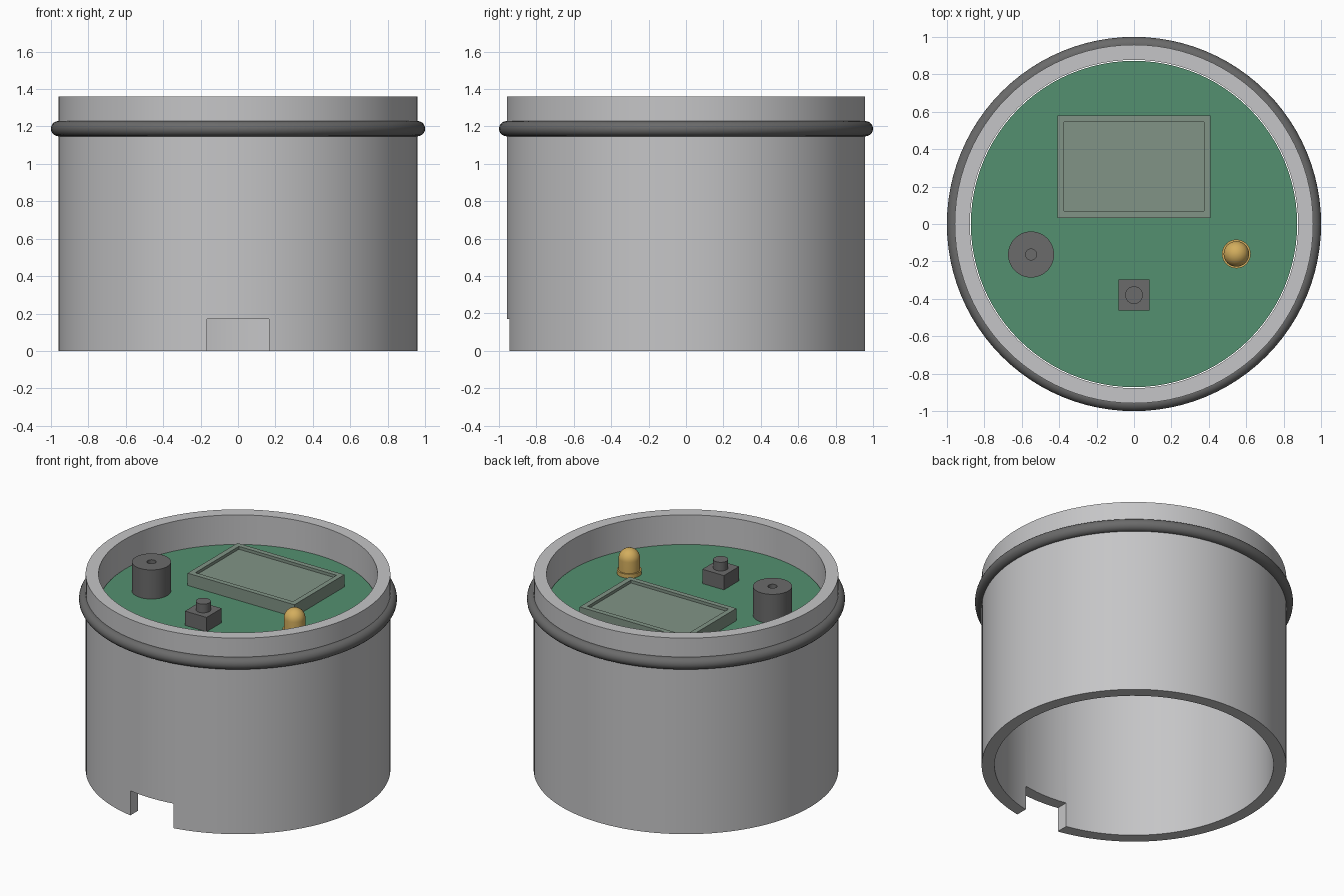
import bpy, bmesh, math

if "Cube" in bpy.data.objects:
    bpy.data.objects.remove(bpy.data.objects["Cube"])


def material(name, rgb):
    m = bpy.data.materials.new(name)
    m.diffuse_color = (*rgb, 1)
    m.use_nodes = True
    m.node_tree.nodes["Principled BSDF"].inputs["Base Color"].default_value = m.diffuse_color
    return m


GREY = material("light_grey_plastic", (0.56, 0.56, 0.57))
DARK = material("dark_grey", (0.145, 0.145, 0.145))
GREEN = material("board_green", (0.088, 0.28, 0.162))
GLASS = material("display_grey_green", (0.22, 0.295, 0.238))
AMBER = material("amber", (0.65, 0.42, 0.11))


def finish(bm, name, mat, loc=(0, 0, 0)):
    bmesh.ops.remove_doubles(bm, verts=bm.verts, dist=1e-5)
    bmesh.ops.recalc_face_normals(bm, faces=bm.faces)
    mesh = bpy.data.meshes.new(name)
    bm.to_mesh(mesh)
    bm.free()
    ob = bpy.data.objects.new(name, mesh)
    ob.location = loc
    bpy.context.collection.objects.link(ob)
    mesh.materials.append(mat)
    return ob


def smooth(ob):
    bpy.ops.object.select_all(action='DESELECT')
    ob.select_set(True)
    bpy.context.view_layer.objects.active = ob
    bpy.ops.object.shade_smooth_by_angle(angle=math.radians(30))


def lathe(name, profile, mat, loc=(0, 0, 0), steps=48, closed=False):
    """Spin an (r, z) profile around the z axis."""
    bm = bmesh.new()
    vs = [bm.verts.new((r, 0, z)) for r, z in profile]
    pairs = list(zip(vs, vs[1:])) + ([(vs[-1], vs[0])] if closed else [])
    es = [bm.edges.new(p) for p in pairs]
    bmesh.ops.spin(bm, geom=vs + es, cent=(0, 0, 0), axis=(0, 0, 1),
                   angle=math.tau, steps=steps, use_duplicate=False)
    ob = finish(bm, name, mat, loc)
    smooth(ob)
    return ob


def box(name, lo, hi, mat):
    bm = bmesh.new()
    bmesh.ops.create_cube(bm, size=1)
    for v in bm.verts:
        v.co = [(a + b) / 2 + c * (b - a) for a, b, c in zip(lo, hi, v.co)]
    return finish(bm, name, mat)


BOARD_Z = 1.157

# Housing tube with a cable notch at the front foot
R_OUT, R_IN, H = 0.958, 0.877, 1.36
housing = lathe("housing", [(R_IN, 0), (R_OUT, 0), (R_OUT, H), (R_IN, H)],
                GREY, steps=96, closed=True)
cutter = box("notch_cutter", (-0.166, -1.2, -0.2), (0.166, -0.5, 0.17), GREY)
cutter.hide_render = True
mod = housing.modifiers.new("notch", 'BOOLEAN')
mod.operation = 'DIFFERENCE'
mod.solver = 'EXACT'
mod.object = cutter
bpy.context.view_layer.objects.active = housing
bpy.ops.object.modifier_apply(modifier=mod.name)
bpy.data.objects.remove(cutter)
smooth(housing)

# Sealing ring around the neck
ring = [(0.959 + 0.041 * math.cos(math.tau * i / 20),
         1.188 + 0.041 * math.sin(math.tau * i / 20)) for i in range(20)]
lathe("seal_ring", ring, DARK, steps=96, closed=True)

# Circuit board
lathe("circuit_board", [(0, BOARD_Z - 0.045), (0.872, BOARD_Z - 0.045),
                        (0.872, BOARD_Z), (0, BOARD_Z)], GREEN, steps=96)

# Display with a sunken screen
display = box("display", (-0.41, 0.033, BOARD_Z), (0.41, 0.58, 1.242), GLASS)
bm = bmesh.new()
bm.from_mesh(display.data)
top = max(bm.faces, key=lambda f: f.calc_center_median().z)
bmesh.ops.inset_region(bm, faces=[top], thickness=0.05)
rim = bmesh.ops.extrude_face_region(bm, geom=[top])["geom"]
bmesh.ops.translate(bm, vec=(0, 0, -0.02),
                    verts=[g for g in rim if isinstance(g, bmesh.types.BMVert)])
bmesh.ops.delete(bm, geom=[top], context='FACES_ONLY') if top.is_valid else None
bmesh.ops.recalc_face_normals(bm, faces=bm.faces)
bm.to_mesh(display.data)
bm.free()

# Buzzer with a sound hole
lathe("buzzer", [(0, 0), (0.123, 0), (0.123, 0.202), (0.029, 0.202),
                 (0.029, 0.172), (0, 0.172)], DARK, (-0.55, -0.163, BOARD_Z))

# Push button
box("button_base", (-0.083, -0.463, BOARD_Z), (0.083, -0.297, 1.256), DARK)
lathe("button_cap", [(0, 0), (0.047, 0), (0.047, 0.062), (0, 0.062)],
      DARK, (0, -0.38, 1.254), steps=32)

# Indicator lamp: flange, body and dome in one profile
dome = [(0.068 * math.cos(math.pi / 2 * i / 10),
         0.105 + 0.068 * math.sin(math.pi / 2 * i / 10)) for i in range(10)]
lathe("indicator_lamp", [(0, 0), (0.077, 0), (0.077, 0.028), (0.068, 0.028)]
      + dome + [(0, 0.173)], AMBER, (0.547, -0.16, BOARD_Z), steps=32)
